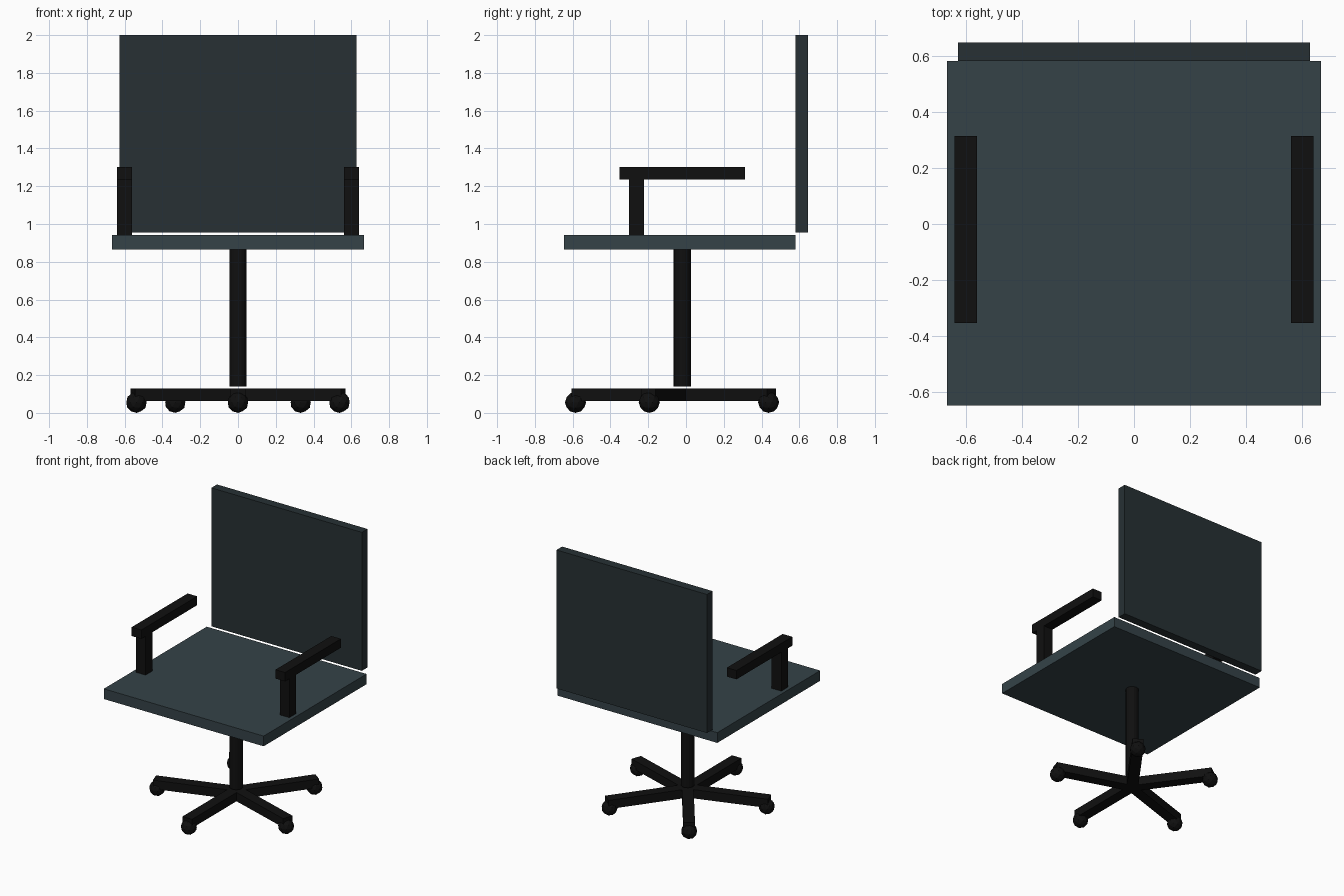
import bpy
from math import radians, sin, cos

if "Cube" in bpy.data.objects:
    bpy.data.objects.remove(bpy.data.objects["Cube"])

CY = -0.02  # y of the pedestal axis


def material(name, rgb):
    m = bpy.data.materials.new(name)
    m.diffuse_color = (*rgb, 1)
    m.use_nodes = True
    m.node_tree.nodes["Principled BSDF"].inputs["Base Color"].default_value = m.diffuse_color
    return m


seat_mat = material("seat_slate", (0.035, 0.055, 0.064))
back_mat = material("back_slate", (0.02, 0.03, 0.034))
black = material("black", (0.005, 0.005, 0.005))


def finish(name, mat):
    ob = bpy.context.object
    ob.name = name
    ob.data.materials.append(mat)
    return ob


def box(name, lo, hi, mat):
    center = [(a + b) / 2 for a, b in zip(lo, hi)]
    bpy.ops.mesh.primitive_cube_add(size=1, location=center)
    ob = finish(name, mat)
    ob.scale = [b - a for a, b in zip(lo, hi)]
    bpy.ops.object.transform_apply(location=False, rotation=False, scale=True)
    return ob


# Seat and backrest panels
box("seat", (-0.667, -0.647, 0.865), (0.667, 0.58, 0.942), seat_mat)
box("backrest", (-0.628, 0.58, 0.955), (0.628, 0.647, 2.0), back_mat)

# Armrests on posts, one per side
for side, x in (("left", -0.6), ("right", 0.6)):
    box(side + "_arm_post", (x - 0.04, -0.302, 0.942), (x + 0.04, -0.222, 1.235), black)
    box(side + "_armrest", (x - 0.04, -0.353, 1.235), (x + 0.04, 0.313, 1.302), black)

# Central column
bpy.ops.mesh.primitive_cylinder_add(vertices=16, radius=0.046, depth=0.725,
                                    location=(0, CY, 0.5025))
finish("column", black)

# Five-spoke base with ball casters, one spoke pointing forwards
for i in range(5):
    a = radians(-90 + 72 * i)
    spoke = box(f"base_spoke_{i + 1}", (0, -0.04, 0.064), (0.585, 0.04, 0.13), black)
    mid = 0.585 / 2
    spoke.location = (mid * cos(a), CY + mid * sin(a), 0.097)
    spoke.rotation_euler.z = a
    bpy.ops.mesh.primitive_ico_sphere_add(
        subdivisions=2, radius=0.056,
        location=(0.565 * cos(a), CY + 0.565 * sin(a), 0.056))
    finish(f"caster_{i + 1}", black)
